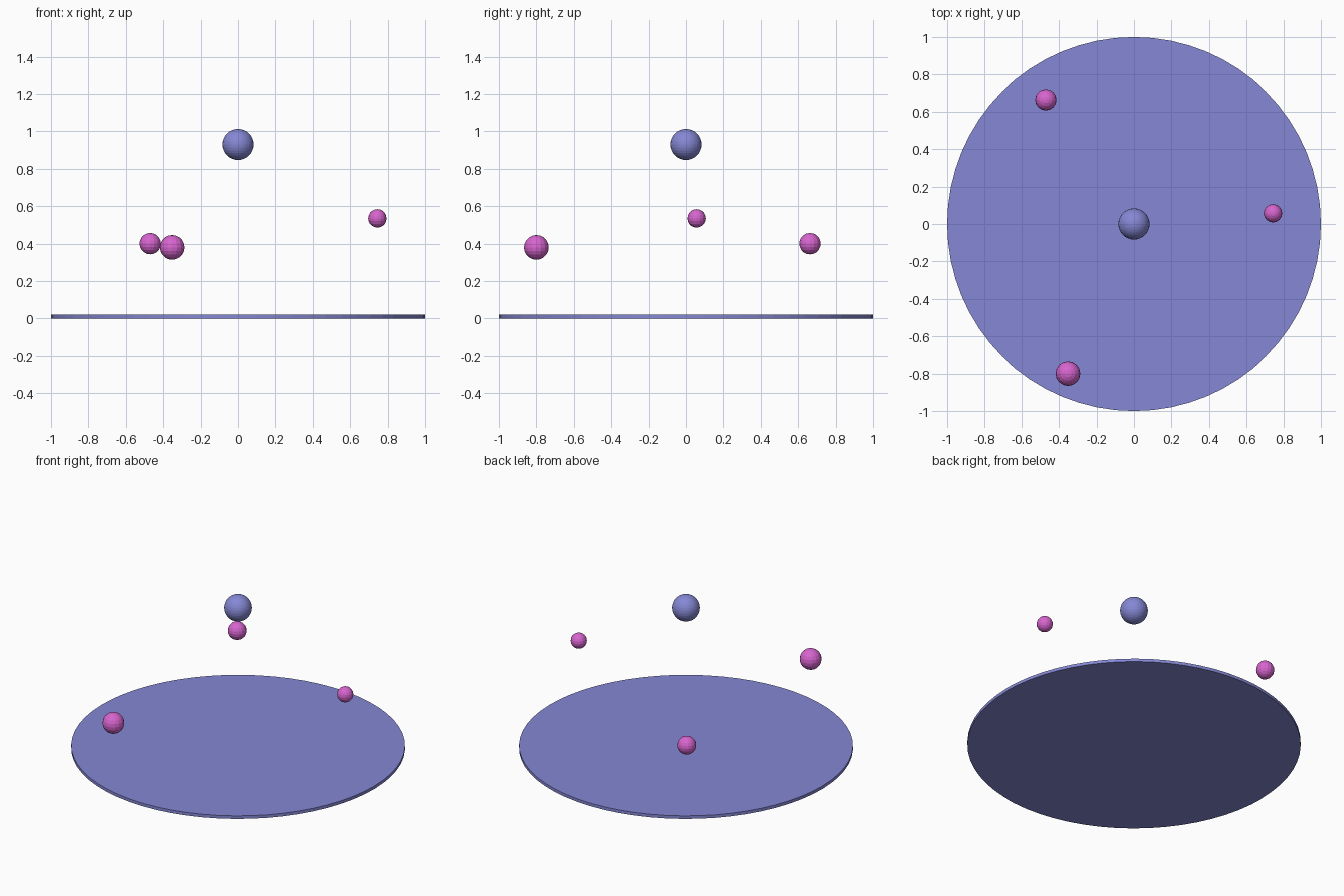
import bpy

if "Cube" in bpy.data.objects:
    bpy.data.objects.remove(bpy.data.objects["Cube"])


def material(name, rgb):
    m = bpy.data.materials.new(name)
    m.diffuse_color = (*rgb, 1)
    m.use_nodes = True
    m.node_tree.nodes["Principled BSDF"].inputs["Base Color"].default_value = m.diffuse_color
    return m


blue = material("periwinkle blue", (0.235, 0.245, 0.66))
pink = material("orchid pink", (0.68, 0.13, 0.62))


def finish(name, mat):
    ob = bpy.context.object
    ob.name = name
    ob.data.materials.append(mat)
    return ob


def ball(name, centre, radius, segments, rings, mat):
    bpy.ops.mesh.primitive_uv_sphere_add(
        segments=segments, ring_count=rings, radius=radius, location=centre)
    return finish(name, mat)


# Thin round base
bpy.ops.mesh.primitive_cylinder_add(
    vertices=64, radius=1, depth=0.02, location=(0, 0, 0.01))
finish("base_disc", blue)

# Large ball hovering over the middle
ball("centre_ball", (0, 0, 0.93), 0.083, 32, 16, blue)

# Three faceted balls in orbit around it
orbiters = [((0.745, 0.057, 0.535), 0.049),
            ((-0.47, 0.663, 0.40), 0.057),
            ((-0.352, -0.80, 0.38), 0.066)]
for i, (centre, radius) in enumerate(orbiters, 1):
    ball(f"orbiting_ball_{i}", centre, radius, 16, 10, pink)
